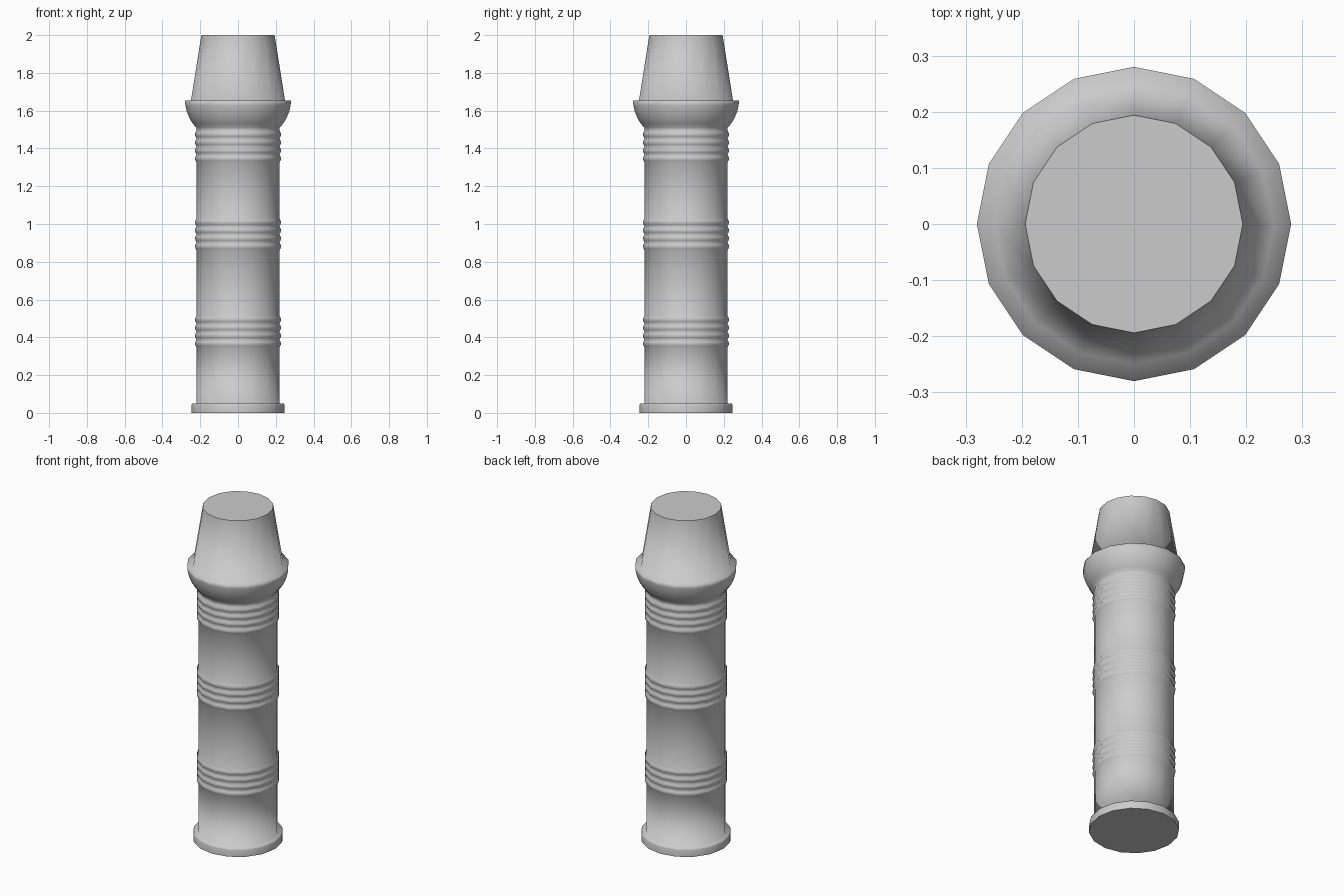
import bpy, bmesh, math

if "Cube" in bpy.data.objects:
    bpy.data.objects.remove(bpy.data.objects["Cube"])

SIDES = 16
BODY_R = 0.219


def lathe(name, profile):
    """Revolve (radius, z) points; smooth sides, flat end caps."""
    bm = bmesh.new()
    rings = []
    for r, z in profile:
        rings.append([bm.verts.new((r * math.cos(2 * math.pi * i / SIDES),
                                    r * math.sin(2 * math.pi * i / SIDES), z))
                      for i in range(SIDES)])
    for a, b in zip(rings, rings[1:]):
        for i in range(SIDES):
            j = (i + 1) % SIDES
            bm.faces.new((a[i], a[j], b[j], b[i])).smooth = True
    # flat caps with sharp rims
    for cap in (bm.faces.new(rings[0][::-1]), bm.faces.new(rings[-1])):
        cap.smooth = False
        for e in cap.edges:
            e.smooth = False
    mesh = bpy.data.meshes.new(name)
    bm.to_mesh(mesh)
    bm.free()
    obj = bpy.data.objects.new(name, mesh)
    bpy.context.collection.objects.link(obj)
    return obj


def ribs(z0, z1, count=4, steps=4, height=0.009):
    """Profile points for a band of rounded ribs."""
    pts = []
    for k in range(count * steps + 1):
        bump = abs(math.sin(math.pi * k / steps))
        pts.append((BODY_R + height * bump, z0 + (z1 - z0) * k / (count * steps)))
    return pts


# foot flange
profile = [(0.247, 0), (0.247, 0.04), (0.243, 0.05), (BODY_R, 0.05)]
# shaft with three ribbed bands
for z0, z1 in ((0.345, 0.515), (0.86, 1.03), (1.325, 1.495)):
    profile += ribs(z0, z1)
# flared collar and its ledge
profile += [(0.221, 1.51), (0.238, 1.53), (0.257, 1.56), (0.271, 1.595),
            (0.279, 1.63), (0.28, 1.653), (0.249, 1.653)]
# tapered top
profile += [(0.194, 2.0)]

lathe("ribbed_column", profile)
